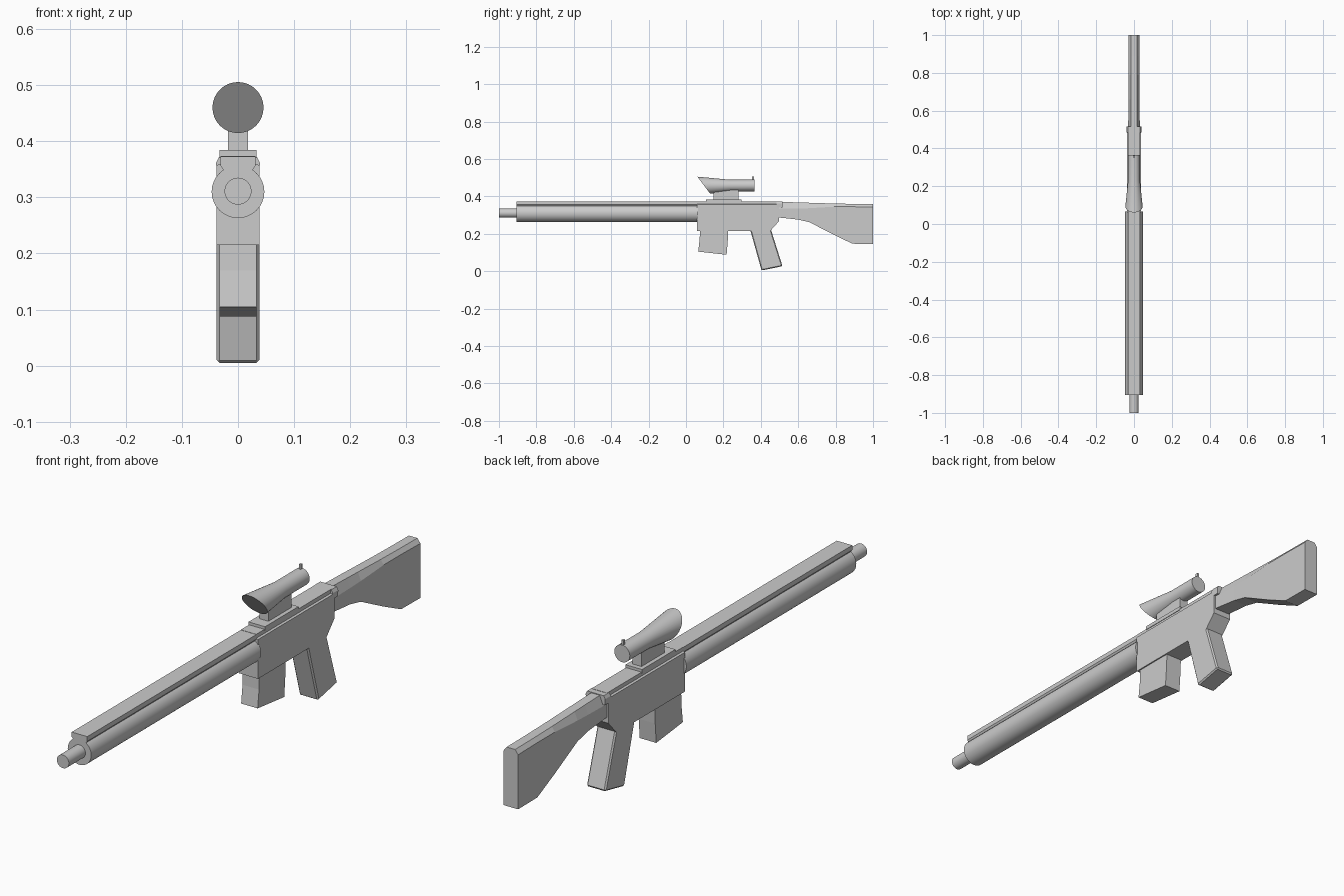
import bpy, bmesh, math

if "Cube" in bpy.data.objects:
    bpy.data.objects.remove(bpy.data.objects["Cube"])


def finish(name, bm, smooth=False, bevel=0):
    bmesh.ops.recalc_face_normals(bm, faces=bm.faces)
    me = bpy.data.meshes.new(name)
    bm.to_mesh(me)
    bm.free()
    ob = bpy.data.objects.new(name, me)
    bpy.context.collection.objects.link(ob)
    if bevel:
        mod = ob.modifiers.new("edge", 'BEVEL')
        mod.width, mod.segments = bevel, 1
        mod.limit_method = 'ANGLE'
        mod.angle_limit = math.radians(40)
    if smooth:
        bpy.ops.object.select_all(action='DESELECT')
        bpy.context.view_layer.objects.active = ob
        ob.select_set(True)
        bpy.ops.object.shade_smooth_by_angle(angle=math.radians(35))
    return ob


def loft(name, rings, **kw):
    """Skin a list of equal-length point rings and cap both ends."""
    bm = bmesh.new()
    vs = [[bm.verts.new(p) for p in r] for r in rings]
    n = len(vs[0])
    for a, b in zip(vs, vs[1:]):
        for i in range(n):
            j = (i + 1) % n
            bm.faces.new((a[i], a[j], b[j], b[i]))
    bm.faces.new(vs[0])
    bm.faces.new(vs[-1][::-1])
    return finish(name, bm, **kw)


def plate(name, w, prof, **kw):
    """Side profile of (y, z) points, extruded to half width w."""
    return loft(name, [[(s * w, y, z) for y, z in prof] for s in (-1, 1)], **kw)


def box(name, w, y0, y1, z0, z1, **kw):
    return plate(name, w, [(y0, z0), (y1, z0), (y1, z1), (y0, z1)], **kw)


def section(y, half):
    """Mirror a half cross-section of (x, z) points at depth y."""
    return [(x, y, z) for x, z in half] + [(-x, y, z) for x, z in reversed(half)]


def tube(name, stations, n=32):
    """Rings of (y, centre z, radius, slant) along the y axis."""
    rings = []
    for y, z, r, slant in stations:
        ring = []
        for i in range(n):
            a = 2 * math.pi * i / n
            dz = r * math.sin(a)
            ring.append((r * math.cos(a), y - slant * dz, z + dz))
        rings.append(ring)
    return loft(name, rings, smooth=True)


# Barrel and handguard
tube("muzzle", [(-1, .311, .024, 0), (-.88, .311, .024, 0)])
tube("handguard", [(-.905, .31, .047, 0), (.065, .31, .047, 0)])
rail = [(.026, .335), (.026, .349), (.031, .356), (.031, .373)]
loft("top_rail", [section(y, rail) for y in (-.905, .07)])

# Receiver body with chamfered top
plate("receiver", .038, [(.06, .215), (.45, .215), (.497, .267), (.497, .357), (.06, .357)])
cover = [(.038, .35), (.038, .357), (.031, .36), (.031, .374)]
loft("receiver_top", [section(y, cover) for y in (.06, .495)])
collar = [(.038, .34), (.039, .362), (.033, .373)]
loft("rear_collar", [section(y, collar) for y in (.485, .517)])

# Magazine and grip
plate("magazine", .033, [(.075, .23), (.073, .17), (.065, .105), (.217, .088),
                         (.223, .16), (.226, .23)])
plate("grip", .038, [(.341, .23), (.345, .215), (.404, .004), (.516, .027),
                     (.455, .22), (.45, .23)], bevel=.005)

# Stock, lofted through stations: y, bottom z, chamfer z, top z, half width
stock = []
for y, zb, zc, zt, w in [(.49, .288, .335, .371, .032), (.6, .276, .335, .368, .029),
                         (.66, .262, .337, .366, .029), (.79, .195, .345, .362, .029),
                         (.89, .147, .345, .36, .029), (1, .146, .343, .359, .029)]:
    stock.append(section(y, [(w, zb), (w, zc), (.017, zt)]))
loft("stock", stock)

# Scope with slanted flared hood
box("scope_base", .033, .107, .298, .37, .384)
box("scope_mount", .018, .148, .28, .38, .44)
tube("scope", [(.095, .46, .0455, .75), (.235, .4585, .031, .1), (.365, .4585, .031, 0)])
box("scope_pin", .004, .353, .363, .48, .506)
